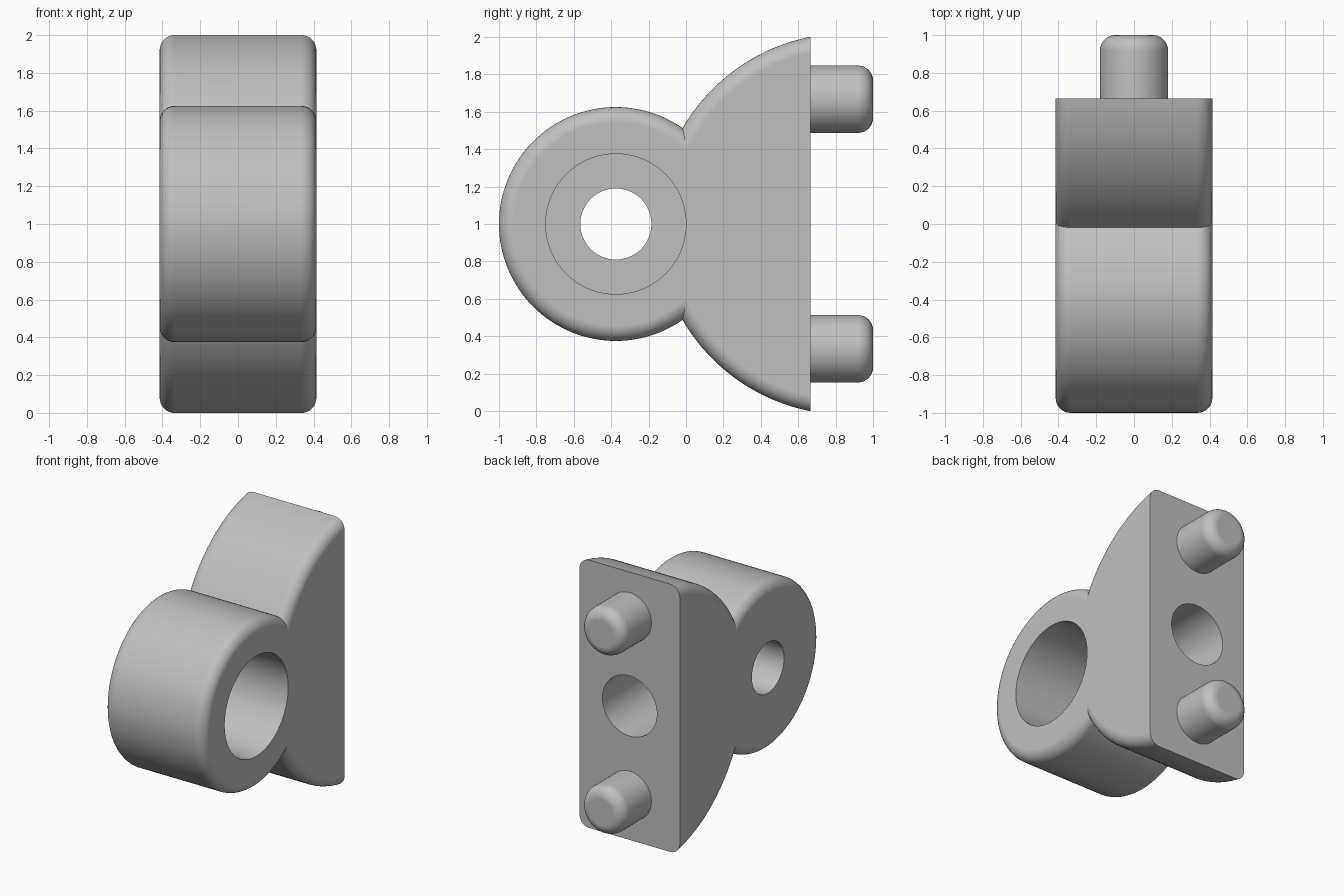
import bpy
import bmesh
from math import sin, cos, pi, radians
from mathutils import Matrix

cube = bpy.data.objects.get("Cube")
if cube:
    bpy.data.objects.remove(cube, do_unlink=True)

grey = bpy.data.materials.new("Plain grey")
grey.use_nodes = True
COLOUR = (0.53, 0.53, 0.53, 1)
grey.diffuse_color = COLOUR
grey.node_tree.nodes["Principled BSDF"].inputs["Base Color"].default_value = COLOUR

TURN = {"x": Matrix.Rotation(pi / 2, 4, "Y"), "y": Matrix.Rotation(-pi / 2, 4, "X")}


def round_bar(name, axis, radius, start, end, centre, fillet=(0, 0), sides=96):
    """Cylinder along an axis, with optional filleted start and end rims."""
    profile = []
    for f, tip, sign in ((fillet[0], start, 1), (fillet[1], end, -1)):
        steps = 8 if f else 0
        arc = [(radius - f + f * sin(pi / 2 * i / max(steps, 1)),
                tip + sign * f * (1 - cos(pi / 2 * i / max(steps, 1))))
               for i in range(steps + 1)]
        profile += arc if sign == 1 else arc[::-1]
    bm = bmesh.new()
    rings = [[bm.verts.new((r * cos(2 * pi * k / sides), r * sin(2 * pi * k / sides), h))
              for k in range(sides)] for r, h in profile]
    for low, high in zip(rings, rings[1:]):
        for k in range(sides):
            n = (k + 1) % sides
            bm.faces.new((low[k], low[n], high[n], high[k]))
    bm.faces.new(rings[0][::-1])
    bm.faces.new(rings[-1])
    bm.transform(Matrix.Translation(centre) @ TURN[axis])
    return add_object(name, bm)


def add_object(name, bm):
    bmesh.ops.recalc_face_normals(bm, faces=bm.faces)
    mesh = bpy.data.meshes.new(name)
    bm.to_mesh(mesh)
    bm.free()
    mesh.materials.append(grey)
    obj = bpy.data.objects.new(name, mesh)
    bpy.context.collection.objects.link(obj)
    return obj


def select(obj):
    bpy.ops.object.select_all(action="DESELECT")
    obj.select_set(True)
    bpy.context.view_layer.objects.active = obj


def combine(obj, tool, operation):
    """Apply a boolean and discard the tool."""
    select(obj)
    mod = obj.modifiers.new(operation, "BOOLEAN")
    mod.operation, mod.object, mod.solver = operation, tool, "EXACT"
    bpy.ops.object.modifier_apply(modifier=mod.name)
    bpy.data.objects.remove(tool, do_unlink=True)


def finish(obj):
    select(obj)
    bpy.ops.object.shade_smooth_by_angle(angle=radians(30))
    mod = obj.modifiers.new("Flat caps", "WEIGHTED_NORMAL")
    mod.keep_sharp = True


HALF = 0.415
BACK = 0.665
FILLET = 0.08
HUB = (0, -0.375, 1)

# Curved mounting block: a large filleted disc sliced flat at the back
body = round_bar("bracket_body", "x", 1.02, -HALF, HALF, (0, 0.863, 1),
                 (FILLET, FILLET), 192)
bm = bmesh.new()
bmesh.ops.create_cube(bm, size=4, matrix=Matrix.Translation((0, BACK + 2, 1)))
combine(body, add_object("back_cutter", bm), "DIFFERENCE")

# Front hub
hub = round_bar("hub", "x", 0.625, -HALF, HALF, HUB, (FILLET, FILLET), 128)
combine(body, hub, "UNION")

# Stepped bore through the hub, and the blind hole in the back
combine(body, round_bar("small_bore", "x", 0.19, -1, 1, HUB), "DIFFERENCE")
combine(body, round_bar("large_bore", "x", 0.375, HALF - 0.55, 1, HUB), "DIFFERENCE")
combine(body, round_bar("back_hole", "y", 0.225, BACK - 0.5, 1, (0, 0, 1)), "DIFFERENCE")
finish(body)

# Locating pegs
for name, z in (("upper_peg", 1.667), ("lower_peg", 0.333)):
    finish(round_bar(name, "y", 0.18, BACK - 0.02, 1, (0, 0, z), (0, FILLET), 64))
